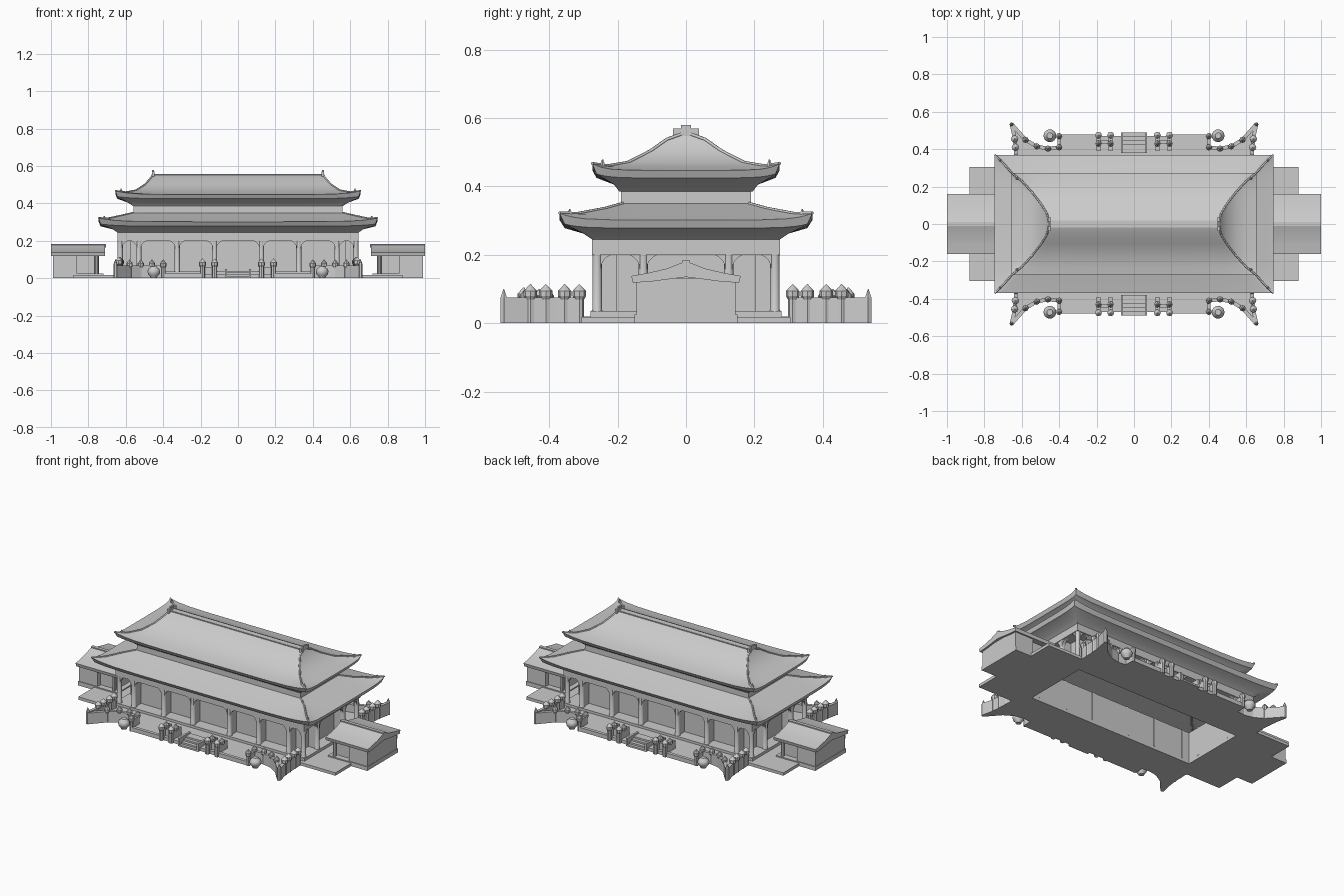
import bpy, bmesh, math
from mathutils import Vector

if "Cube" in bpy.data.objects:
    bpy.data.objects.remove(bpy.data.objects["Cube"])

SIGNS = [(sx, sy) for sx in (1, -1) for sy in (1, -1)]


def finish(name, bm, smooth=None):
    bmesh.ops.recalc_face_normals(bm, faces=bm.faces)
    me = bpy.data.meshes.new(name)
    bm.to_mesh(me)
    bm.free()
    ob = bpy.data.objects.new(name, me)
    bpy.context.collection.objects.link(ob)
    if smooth:
        bpy.ops.object.select_all(action='DESELECT')
        ob.select_set(True)
        bpy.context.view_layer.objects.active = ob
        bpy.ops.object.shade_smooth_by_angle(angle=math.radians(smooth))
    return ob


def add_prism(bm, pts, vec):
    """Extrude a closed 3D outline along vec."""
    f = bm.faces.new([bm.verts.new(p) for p in pts])
    r = bmesh.ops.extrude_face_region(bm, geom=[f], use_keep_orig=True)
    vs = [g for g in r['geom'] if isinstance(g, bmesh.types.BMVert)]
    bmesh.ops.translate(bm, verts=vs, vec=vec)


def add_box(bm, x0, x1, y0, y1, z0, z1):
    add_prism(bm, [(x0, y0, z0), (x1, y0, z0), (x1, y1, z0), (x0, y1, z0)], (0, 0, z1 - z0))


def add_lathe(bm, x, y, profile, n=12):
    """Turned shape around a vertical axis; profile is (radius, z)."""
    rows = [[bm.verts.new((x + r * math.cos(2 * math.pi * i / n), y + r * math.sin(2 * math.pi * i / n), z))
             for i in range(n)] for r, z in profile]
    for a, b in zip(rows, rows[1:]):
        for i in range(n):
            j = (i + 1) % n
            bm.faces.new((a[i], a[j], b[j], b[i]))
    bm.faces.new(rows[0])
    bm.faces.new(rows[-1])


def loft(name, rings, smooth=35):
    """Rectangular rings (half x, half y, z, corner lift) joined into a shell."""
    T = [-1, -.96, -.9, -.8, -.6, -.3, 0, .3, .6, .8, .9, .96]
    bm = bmesh.new()
    rows = []
    for hx, hy, z, lift in rings:
        row = []
        for k in range(4):
            for t in T:
                x, y = [(t * hx, -hy), (hx, t * hy), (-t * hx, hy), (-hx, -t * hy)][k]
                row.append(bm.verts.new((x, y, z + lift * abs(t) ** 8)))
        rows.append(row)
    n = len(rows[0])
    for a, b in zip(rows, rows[1:]):
        for i in range(n):
            j = (i + 1) % n
            bm.faces.new((a[i], a[j], b[j], b[i]))
    bmesh.ops.remove_doubles(bm, verts=bm.verts, dist=1e-5)
    return finish(name, bm, smooth)


def tube(name, pts, r):
    """Thin ridge following a path."""
    cu = bpy.data.curves.new(name, 'CURVE')
    cu.dimensions = '3D'
    cu.bevel_depth = r
    cu.bevel_resolution = 1
    cu.use_fill_caps = True
    sp = cu.splines.new('POLY')
    sp.points.add(len(pts) - 1)
    for p, c in zip(sp.points, pts):
        p.co = (*c, 1)
    bpy.context.collection.objects.link(bpy.data.objects.new(name, cu))


def add_post(bm, x, y, h, w=.012):
    """Square post with a pointed cap."""
    r = w * 1.414
    add_lathe(bm, x, y, [(r * .7, 0), (r * .7, h - .045), (r, h - .035), (r, h - .02), (.001, h)], 8)


def add_rail(bm, path, h, w=.01):
    for a, b in zip(path, path[1:]):
        a, b = Vector((*a, 0)), Vector((*b, 0))
        s = (b - a).normalized().cross(Vector((0, 0, 1))) * w
        add_prism(bm, [a + s, b + s, b - s, a - s], (0, 0, h))


# Roofs and wall shells
lower = [(.745, .37, .302, .02), (.69, .315, .315, .006), (.62, .235, .336, 0), (.56, .185, .35, 0)]
loft("lower_roof", [(.575, .205, .2, 0), (.645, .275, .2, 0), (.645, .275, .245, 0), (.67, .30, .262, 0),
                    (.735, .355, .278, .012)] + lower)
upper = [(.655, .274, .447, .02), (.60, .23, .455, .005), (.545, .17, .47, 0), (.495, .105, .503, 0),
         (.465, .055, .538, 0), (.455, .005, .556, 0)]
loft("upper_roof", [(.56, .195, .385, 0), (.59, .21, .405, 0), (.645, .262, .425, .012)] + upper)
loft("upper_wall", [(.56, .19, .335, 0), (.56, .19, .39, 0)])
loft("inner_wall", [(.575, .205, .0, 0), (.575, .205, .2, 0)])

# Hip ridges with small upturned ornaments
bm = bmesh.new()
for sx, sy in SIGNS:
    for nm, rings in (("lower_hip_ridge", lower), ("upper_hip_ridge", upper)):
        tube(nm, [(sx * x, sy * y, z + l) for x, y, z, l in rings], .005)
        x, y, z, l = rings[0]
        add_lathe(bm, sx * (x - .03), sy * (y - .03), [(.009, z + l * .4), (.007, z + l), (.002, z + l + .012)], 6)
finish("roof_ornaments", bm)
bm = bmesh.new()
add_box(bm, -.455, .455, -.018, .018, .53, .557)
for s in (1, -1):
    add_box(bm, s * .447, s * .46, -.038, .038, .545, .57)
    add_box(bm, s * .45, s * .46, -.015, .015, .57, .579)
finish("main_ridge", bm)

# Arcade: columns, curved brackets and sills on four sides
COLS_X = [-.63, -.53, -.325, -.125, .125, .325, .53, .63]
COLS_Y = [-.26, -.125, .125, .26]


def add_bracket(bm, pos, direction, depth):
    """Filled corner with a concave arc, under the lintel."""
    r = .045
    d, p = Vector(direction), Vector(pos)
    pts = [p] + [p + d * r * (1 - math.cos(a)) - Vector((0, 0, r * (1 - math.sin(a))))
                 for a in [math.pi / 2 * i / 5 for i in range(6)]]
    add_prism(bm, pts, depth)


bm = bmesh.new()
col = [(.017, .0), (.017, .035), (.014, .04), (.014, .205)]
for s in (1, -1):
    for x in COLS_X:
        add_lathe(bm, x, s * .26, col)
    for y in COLS_Y[1:-1]:
        add_lathe(bm, s * .63, y, col)
finish("columns", bm, 40)
bm = bmesh.new()
for s in (1, -1):
    for a, b in zip(COLS_X, COLS_X[1:]):
        add_bracket(bm, (a + .01, s * .25, .202), (1, 0, 0), (0, s * .02, 0))
        add_bracket(bm, (b - .01, s * .25, .202), (-1, 0, 0), (0, s * .02, 0))
    # Divider walls between the bays
    for x in COLS_X[1:-1]:
        add_box(bm, x - .009, x + .009, s * .204, s * .255, .02, .202)
    for a, b in zip(COLS_Y, COLS_Y[1:]):
        add_bracket(bm, (s * .62, a + .01, .202), (0, 1, 0), (s * .02, 0, 0))
        add_bracket(bm, (s * .62, b - .01, .202), (0, -1, 0), (s * .02, 0, 0))
    for y in COLS_Y[1:-1]:
        add_box(bm, s * .574, s * .625, y - .009, y + .009, .02, .202)
    add_box(bm, -.645, .645, s * .205, s * .28, .01, .035)
    add_box(bm, s * .575, s * .65, -.28, .28, .01, .035)
finish("brackets_and_sills", bm)

# Terrace floor, left open under the hall
FLARE = [(.40, .47), (.40, .41), (.46, .403), (.52, .415), (.58, .45), (.655, .535)]
SIDE = [(.655, .535), (.638, .46), (.632, .38), (.63, .305)]
half = FLARE + SIDE[1:] + [(.63, .205)]
for sy, nm in ((-1, "front_terrace"), (1, "back_terrace")):
    bm = bmesh.new()
    outline = [(x, sy * y, 0) for x, y in half] + [(-x, sy * y, 0) for x, y in reversed(half)]
    add_prism(bm, outline, (0, 0, .02))
    # Central stair and its cheek walls
    for i in range(4):
        add_box(bm, -.06, .06, sy * .38, sy * (.488 - .02 * i), 0, .01 * (i + 1))
    for sx in (1, -1):
        add_box(bm, sx * .058, sx * .07, sy * .38, sy * .488, 0, .05)
    finish(nm, bm)
bm = bmesh.new()
for s in (1, -1):
    add_box(bm, s * .575, s * .88, -.305, .305, 0, .018)
finish("side_terraces", bm)

# Balustrades, stair piers and vats in each corner
rails, vats = bmesh.new(), bmesh.new()
for sx, sy in SIGNS:
    m = lambda pts: [(sx * x, sy * y) for x, y in pts]
    add_rail(rails, m(FLARE), .068)
    add_rail(rails, m(SIDE), .075)
    add_rail(rails, m([(.2, .468), (.40, .468)]), .025)
    for x, y in m(FLARE[:5]):
        add_post(rails, x, y, .1)
    for x, y in m([(.63, .312), (.631, .355), (.634, .41), (.638, .455)]):
        add_post(rails, x, y, .114, .014)
    add_lathe(rails, sx * .655, sy * .533, [(.011, 0), (.011, .075), (.001, .1)], 6)
    # Stair pier: two cheeks, a cross wall and end posts
    for x in (.125, .19):
        add_rail(rails, m([(x, .39), (x, .485)]), .07)
        add_post(rails, sx * x, sy * .475, .105, .013)
        add_post(rails, sx * x, sy * .43, .1)
    add_rail(rails, m([(.115, .44), (.2, .44)]), .06)
    add_lathe(vats, sx * .45, sy * .472, [(.016, 0), (.02, .01), (.03, .02), (.034, .036),
                                          (.029, .05), (.018, .058), (.016, .064)], 16)
finish("balustrades", rails)
finish("vats", vats, 40)

# Side gate houses with curved gable roofs
for s, nm in ((1, "right"), (-1, "left")):
    bm = bmesh.new()
    add_box(bm, s * .75, s * .90, -.115, .115, 0, .135)
    add_box(bm, s * .86, s * .988, -.145, .145, 0, .13)
    add_box(bm, s * .72, s * .99, -.15, .15, 0, .025)
    for y in (-.132, .132):
        add_lathe(bm, s * .755, y, [(.011, 0), (.011, .13)], 8)
    finish(nm + "_gate_house", bm)
    bm = bmesh.new()
    top = [(.16, .138), (.11, .147), (.055, .16), (.02, .174)]
    prof = top + [(0, .181)] + [(-y, z) for y, z in reversed(top)]
    prof += [(-.155, .118), (-.1, .122), (0, .135), (.1, .122), (.155, .118)]
    add_prism(bm, [(s * .71, y, z) for y, z in prof], (s * .29, 0, 0))
    add_box(bm, s * .705, s * 1.0, -.01, .01, .165, .184)
    finish(nm + "_gate_roof", bm, 25)
